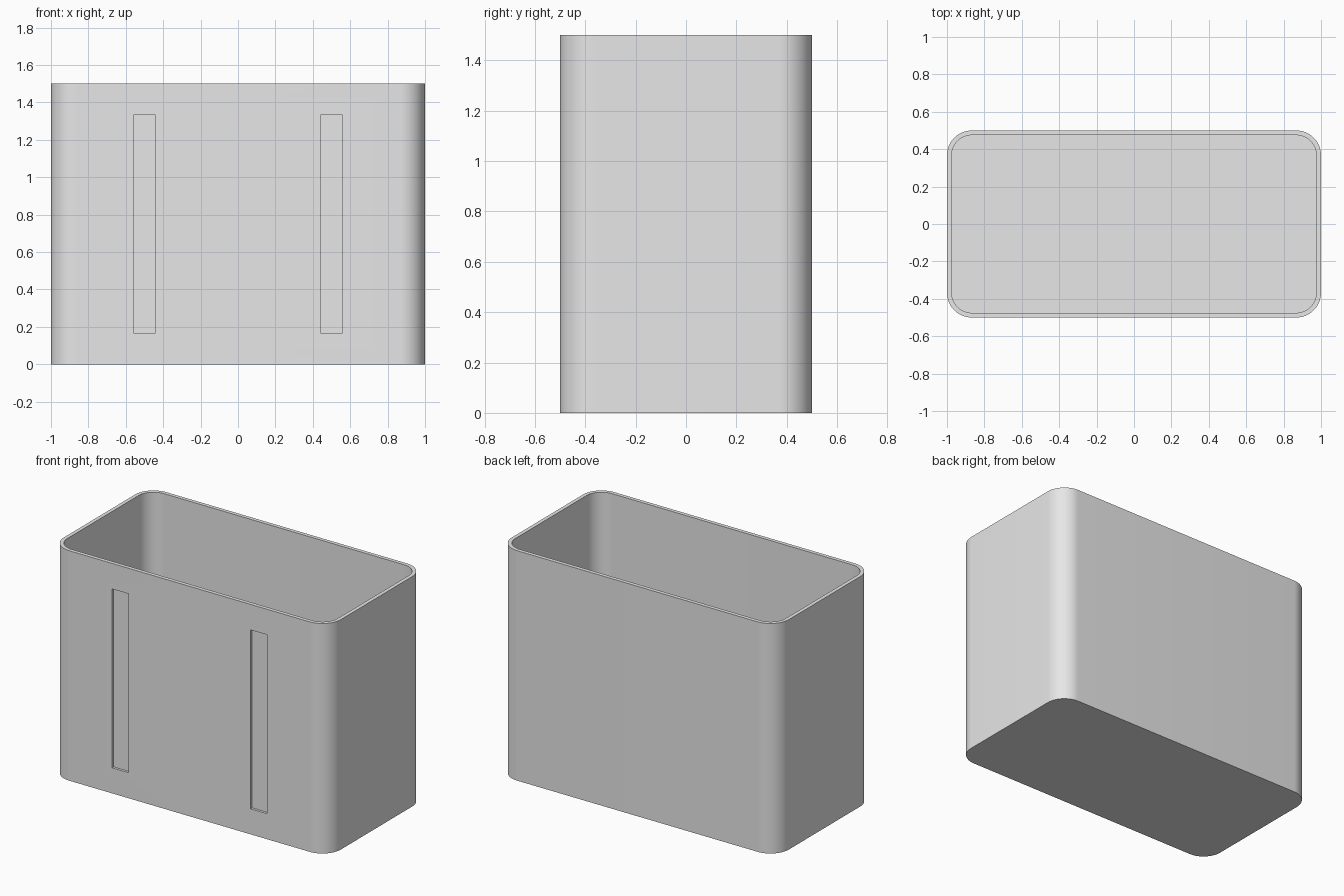
import bpy, bmesh, math

W, D, H = 2.0, 1.0, 1.5
WALL, RADIUS = 0.025, 0.133
SLOT_W, SLOT_H, SLOT_DEPTH = 0.117, 1.167, 0.016

cube = bpy.data.objects.get("Cube")
if cube:
    bpy.data.objects.remove(cube, do_unlink=True)

grey = bpy.data.materials.new("plain grey")
grey.use_nodes = True
grey.diffuse_color = (0.8, 0.8, 0.8, 1)
grey.node_tree.nodes["Principled BSDF"].inputs["Base Color"].default_value = grey.diffuse_color


def outline(inset, steps=16):
    """Rounded rectangle, counter-clockwise, offset inward by inset."""
    r = RADIUS - inset
    points = []
    for q, (sx, sy) in enumerate([(1, 1), (-1, 1), (-1, -1), (1, -1)]):
        for i in range(steps + 1):
            a = math.pi / 2 * (q + i / steps)
            points.append((sx * (W / 2 - RADIUS) + r * math.cos(a),
                           sy * (D / 2 - RADIUS) + r * math.sin(a)))
    return points


def make_object(name, bm):
    bmesh.ops.recalc_face_normals(bm, faces=bm.faces)
    mesh = bpy.data.meshes.new(name)
    bm.to_mesh(mesh)
    bm.free()
    mesh.materials.append(grey)
    obj = bpy.data.objects.new(name, mesh)
    bpy.context.collection.objects.link(obj)
    return obj


# Open container: outer wall, rim, inner wall and floor
bm = bmesh.new()
rings = [[bm.verts.new((x, y, z)) for x, y in outline(inset)]
         for inset, z in [(0, 0), (0, H), (WALL, H), (WALL, WALL)]]
for low, high in zip(rings, rings[1:]):
    n = len(low)
    for i in range(n):
        j = (i + 1) % n
        bm.faces.new((low[i], low[j], high[j], high[i]))
bm.faces.new(rings[0])
bm.faces.new(rings[-1])
container = make_object("container", bm)

# Two shallow upright slots in the front wall
bm = bmesh.new()
for x in (-0.5, 0.5):
    made = bmesh.ops.create_cube(bm, size=1)["verts"]
    bmesh.ops.scale(bm, verts=made, vec=(SLOT_W, 2 * SLOT_DEPTH, SLOT_H))
    bmesh.ops.translate(bm, verts=made, vec=(x, -D / 2, H / 2))
cutter = make_object("slot_cutter", bm)
cutter.hide_render = True

bpy.ops.object.select_all(action="DESELECT")
container.select_set(True)
bpy.context.view_layer.objects.active = container
cut = container.modifiers.new("slots", "BOOLEAN")
cut.operation = "DIFFERENCE"
cut.solver = "EXACT"
cut.object = cutter
bpy.ops.object.modifier_apply(modifier=cut.name)
bpy.data.objects.remove(cutter, do_unlink=True)

bpy.ops.object.shade_smooth_by_angle(angle=math.radians(30))
